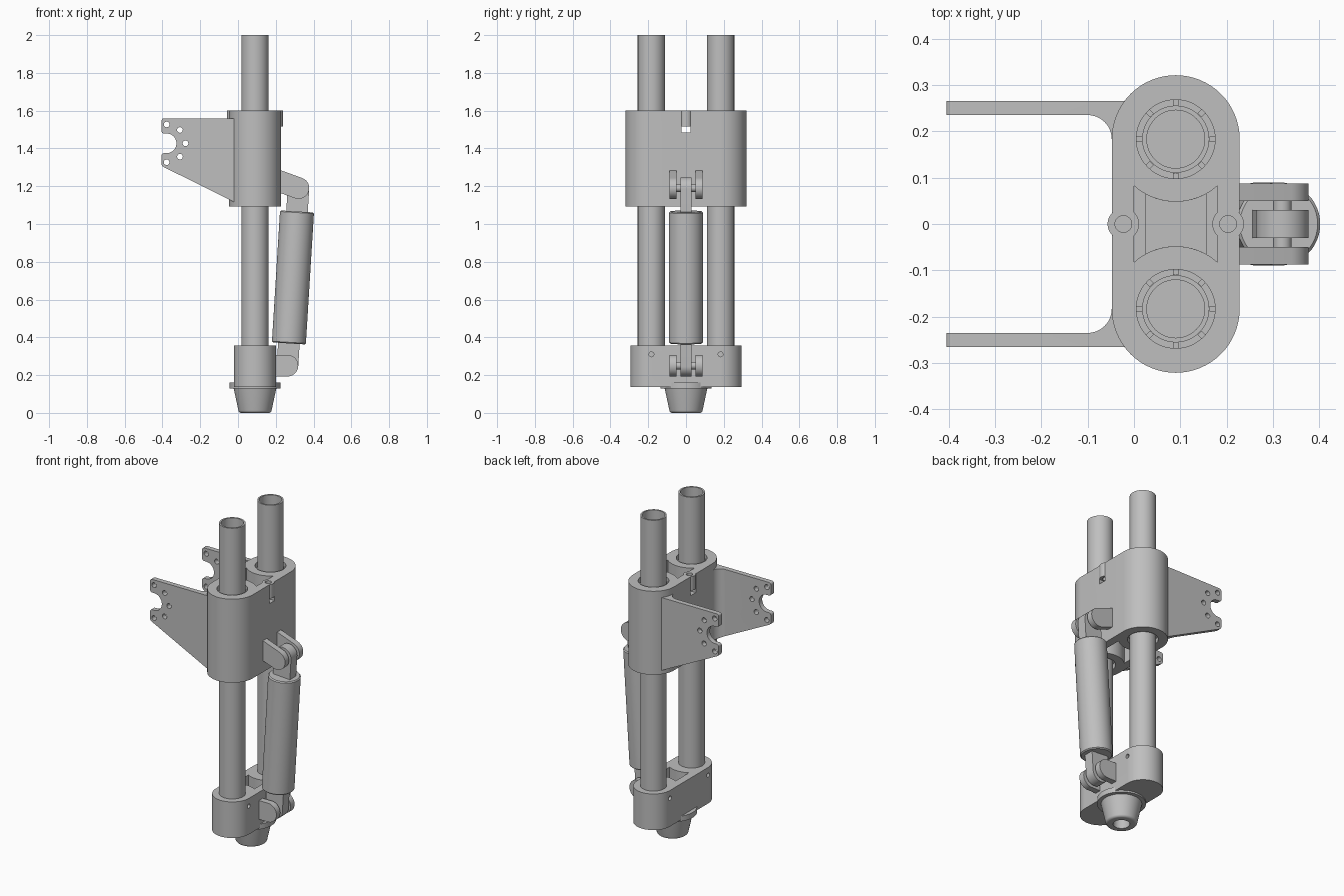
import bpy, bmesh, math
from mathutils import Matrix, Vector

if "Cube" in bpy.data.objects:
    bpy.data.objects.remove(bpy.data.objects["Cube"])

GREY = (0.52, 0.52, 0.52, 1)
grey = bpy.data.materials.new("light grey metal")
grey.use_nodes = True
grey.diffuse_color = GREY
grey.node_tree.nodes["Principled BSDF"].inputs["Base Color"].default_value = GREY

CX, TUBE_Y = 0.09, 0.183   # tube centres
parts = []


def finish(name, bm):
    bmesh.ops.recalc_face_normals(bm, faces=bm.faces)
    me = bpy.data.meshes.new(name)
    bm.to_mesh(me)
    bm.free()
    me.materials.append(grey)
    ob = bpy.data.objects.new(name, me)
    bpy.context.collection.objects.link(ob)
    parts.append(ob)
    return ob


def arc(cx, cy, r, a0, a1, n=12):
    angles = [math.radians(a0 + (a1 - a0) * i / n) for i in range(n + 1)]
    return [(cx + r * math.cos(a), cy + r * math.sin(a)) for a in angles]


def circle(cx, cy, r, n=48):
    return arc(cx, cy, r, 0, 360, n)[:-1]


def prism(name, pts, axis, lo, hi):
    """Extrude a closed 2D outline along one axis."""
    place = {"x": lambda a, b, h: (h, a, b), "y": lambda a, b, h: (a, h, b),
             "z": lambda a, b, h: (a, b, h)}[axis]
    bm = bmesh.new()
    base = bm.faces.new([bm.verts.new(place(a, b, lo)) for a, b in pts])
    new = bmesh.ops.extrude_face_region(bm, geom=[base])["geom"]
    bmesh.ops.translate(bm, vec=place(0, 0, hi - lo),
                        verts=[v for v in new if isinstance(v, bmesh.types.BMVert)])
    return finish(name, bm)


def lathe(name, profile, origin, n=48):
    """Spin a closed radius/height outline around a vertical axis."""
    bm = bmesh.new()
    rings = []
    for r, z in profile:
        rings.append([bm.verts.new((x, y, z)) for x, y in circle(0, 0, r, n)])
    for a, b in zip(rings, rings[1:] + rings[:1]):
        for i in range(n):
            j = (i + 1) % n
            bm.faces.new((a[i], a[j], b[j], b[i]))
    bmesh.ops.translate(bm, vec=origin, verts=bm.verts)
    return finish(name, bm)


def ring(name, r_in, r_out, lo, hi, x, y):
    return lathe(name, [(r_in, lo), (r_out, lo), (r_out, hi), (r_in, hi)], (x, y, 0))


def boolean(ob, cutter, operation="DIFFERENCE"):
    mod = ob.modifiers.new("cut", "BOOLEAN")
    mod.operation, mod.object, mod.solver = operation, cutter, "EXACT"
    bpy.context.view_layer.objects.active = ob
    bpy.ops.object.modifier_apply(modifier=mod.name)
    parts.remove(cutter)
    bpy.data.objects.remove(cutter)


def stadium(r):
    return arc(CX, TUBE_Y, r, 0, 180, 32) + arc(CX, -TUBE_Y, r, 180, 360, 32)


def pocket(half, r=0.135):
    """Opening between the two tube sleeves."""
    a = math.degrees(math.acos(half / r))
    return (arc(CX, TUBE_Y, r, 180 + a, 360 - a, 16)
            + arc(CX, -TUBE_Y, r, a, 180 - a, 16))


def rect(a0, a1, b0, b1):
    return [(a0, b0), (a1, b0), (a1, b1), (a0, b1)]


# Upper sleeve with bores, central opening and side windows
sleeve = prism("upper_sleeve", stadium(0.138), "z", 1.093, 1.6)
boolean(sleeve, prism("cutter", pocket(0.09), "z", 1, 1.7))
boolean(sleeve, prism("cutter", rect(-0.025, 0.025, 1.485, 1.7), "x", -0.2, 0.4))
for y in (TUBE_Y, -TUBE_Y):
    boolean(sleeve, prism("cutter", circle(CX, y, 0.085), "z", 1, 1.7))

# Bosses above the windows
for side, x in (("inner", -0.023), ("outer", 0.203)):
    ring(side + "_boss", 0.018, 0.034, 1.515, 1.6, x, 0)

# Lower clamp with blind pocket, tube sockets and screw holes
clamp = prism("lower_clamp", stadium(0.111), "z", 0.138, 0.357)
boolean(clamp, prism("cutter", pocket(0.065), "z", 0.17, 0.5))
for y in (TUBE_Y, -TUBE_Y):
    boolean(clamp, prism("cutter", circle(CX, y, 0.072), "z", 0.16, 0.5))
    boolean(clamp, prism("cutter", circle(y, 0.31, 0.013, 16), "x", -0.2, 0.4))

# Tubes, bushings and bushing keys
for side, y in (("back", TUBE_Y), ("front", -TUBE_Y)):
    ring(side + "_tube", 0.0625, 0.0725, 0.16, 2, CX, y)
    ring(side + "_bushing", 0.072, 0.086, 1.123, 1.57, CX, y)
    for i in range(8):
        key = prism(side + "_bushing_key", rect(0.073, 0.088, -0.006, 0.006), "z", 1.56, 1.582)
        key.data.transform(Matrix.Translation((CX, y, 0))
                           @ Matrix.Rotation(i * math.pi / 4, 4, "Z"))

# Mounting plates: side outline trimmed by a filleted plan
outline = ([(-0.005, 1.559)] + arc(-0.392, 1.546, 0.013, 90, 180, 6)
           + arc(-0.392, 1.492, 0.013, 180, 270, 6)
           + arc(-0.378, 1.427, 0.052, 90, -90, 24)
           + arc(-0.392, 1.362, 0.013, 90, 180, 6)
           + arc(-0.385, 1.32, 0.02, 180, 243, 6) + [(-0.005, 1.108)])
plan = ([(-0.5, 0.265), (-0.004, 0.265), (-0.004, 0.183)]
        + arc(-0.1, 0.183, 0.052, 0, 90, 12) + [(-0.5, 0.235)])
plate = prism("mounting_plates", outline, "y", 0.15, 0.3)
boolean(plate, prism("cutter", plan, "z", 1, 1.7), "INTERSECT")
for hole in arc(-0.378, 1.427, 0.1, -90, 90, 4):
    boolean(plate, prism("cutter", circle(*hole, 0.015, 20), "y", 0.1, 0.4))
mirror = plate.modifiers.new("mirror", "MIRROR")
mirror.use_axis = (False, True, False)

# Foot: flange and tapered rounded bumper with a blind hole
ring("foot_flange", 0.03, 0.135, 0.128, 0.16, CX, 0)
bumper = arc(0.072, 0.016, 0.016, -90, -10, 8)
lathe("foot_bumper", [(0.001, 0.08), (0.046, 0.08), (0.046, 0)] + bumper
      + [(0.113, 0.13), (0.001, 0.13)], (CX, 0, 0))

# Clevises holding the damper, each with a pin
top, bottom = Vector((0.32, 0, 1.19)), Vector((0.262, 0, 0.25))
R = 0.057


def clevis(name, pivot, tilt, root_x):
    pts = arc(pivot.x, pivot.z, R, tilt - 90, tilt + 90, 24)
    slope = math.tan(math.radians(tilt))
    roots = [(root_x, z + (root_x - x) * slope) for x, z in (pts[-1], pts[0])]
    for side, lo in (("back", 0.05), ("front", -0.087)):
        prism(f"{name}_clevis_{side}", pts + roots, "y", lo, lo + 0.037)
    prism(name + "_pin", circle(pivot.x, pivot.z, 0.02, 24), "y", -0.08, 0.08)


clevis("upper", top, -20, 0.215)
clevis("lower", bottom, 0, 0.19)

# Damper: flat eyes and round body, built upright then leaned
length = (top - bottom).length
lean = Matrix.Translation(bottom) @ Matrix.Rotation(
    math.atan2(top.x - bottom.x, top.z - bottom.z), 4, "Y")
damper = [
    prism("damper_lower_eye", arc(0, 0, R, 180, 360, 24) + [(R, 0.2), (-R, 0.2)], "y", -0.03, 0.03),
    prism("damper_upper_eye", arc(0, length, R, 0, 180, 24)
          + [(-R, length - 0.2), (R, length - 0.2)], "y", -0.03, 0.03),
    lathe("damper_body", [(0.001, 0.118), (0.084, 0.118), (0.09, 0.124), (0.09, 0.812),
                          (0.084, 0.818), (0.001, 0.818)], (0, 0, 0))]
for ob in damper:
    ob.data.transform(lean)

# Smooth the round surfaces, keep edges crisp
bpy.ops.object.select_all(action="DESELECT")
for ob in parts:
    ob.select_set(True)
bpy.context.view_layer.objects.active = parts[0]
bpy.ops.object.shade_smooth_by_angle(angle=math.radians(30))
